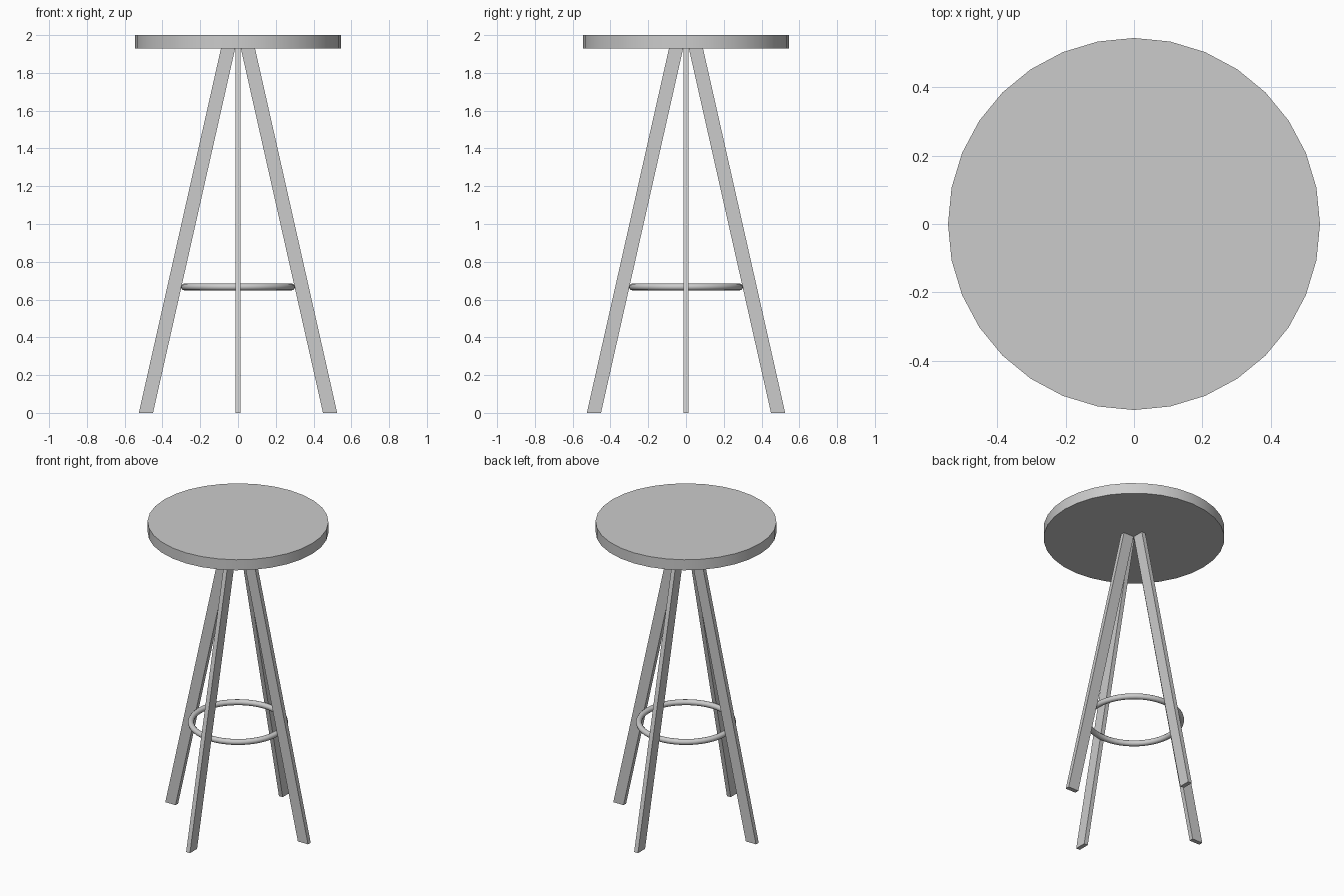
import bpy
import bmesh
from math import pi, radians
from mathutils import Matrix

cube = bpy.data.objects.get("Cube")
if cube:
    bpy.data.objects.remove(cube, do_unlink=True)

grey = bpy.data.materials.new("plain grey")
grey.use_nodes = True
COLOUR = (0.6, 0.6, 0.6, 1)
grey.diffuse_color = COLOUR
grey.node_tree.nodes["Principled BSDF"].inputs["Base Color"].default_value = COLOUR

SEAT_RADIUS, SEAT_BOTTOM, HEIGHT = 0.545, 1.93, 2.0
LEG_WIDTH, LEG_THICKNESS = 0.075, 0.028
LEG_FOOT, LEG_TOP = 0.4875, 0.0525      # radial centre of each leg end
RING_RADIUS, RING_TUBE, RING_HEIGHT = 0.284, 0.018, 0.667


def finish(obj, name, smooth=False):
    obj.name = name
    obj.data.materials.append(grey)
    if smooth:
        bpy.ops.object.shade_smooth_by_angle(angle=radians(40))


# Round seat
bpy.ops.mesh.primitive_cylinder_add(
    vertices=32, radius=SEAT_RADIUS, depth=HEIGHT - SEAT_BOTTOM,
    location=(0, 0, (HEIGHT + SEAT_BOTTOM) / 2))
finish(bpy.context.object, "seat", smooth=True)


# Leaning flat-bar legs, cut level at the floor and the seat
def add_leg(name, angle):
    bm = bmesh.new()
    bmesh.ops.create_cube(bm, size=1)
    for v in bm.verts:
        centre = LEG_TOP if v.co.z > 0 else LEG_FOOT
        v.co.x = centre + v.co.x * LEG_WIDTH
        v.co.y *= LEG_THICKNESS
        v.co.z = SEAT_BOTTOM if v.co.z > 0 else 0
    bm.transform(Matrix.Rotation(angle, 4, "Z"))
    mesh = bpy.data.meshes.new(name)
    bm.to_mesh(mesh)
    bm.free()
    obj = bpy.data.objects.new(name, mesh)
    bpy.context.collection.objects.link(obj)
    finish(obj, name)


for i, side in enumerate(("left", "back", "right", "front")):
    add_leg(side + "_leg", i * pi / 2)

# Foot ring resting against the inside of the legs
bpy.ops.mesh.primitive_torus_add(
    major_radius=RING_RADIUS, minor_radius=RING_TUBE,
    major_segments=48, minor_segments=12, location=(0, 0, RING_HEIGHT))
finish(bpy.context.object, "foot_ring", smooth=True)
